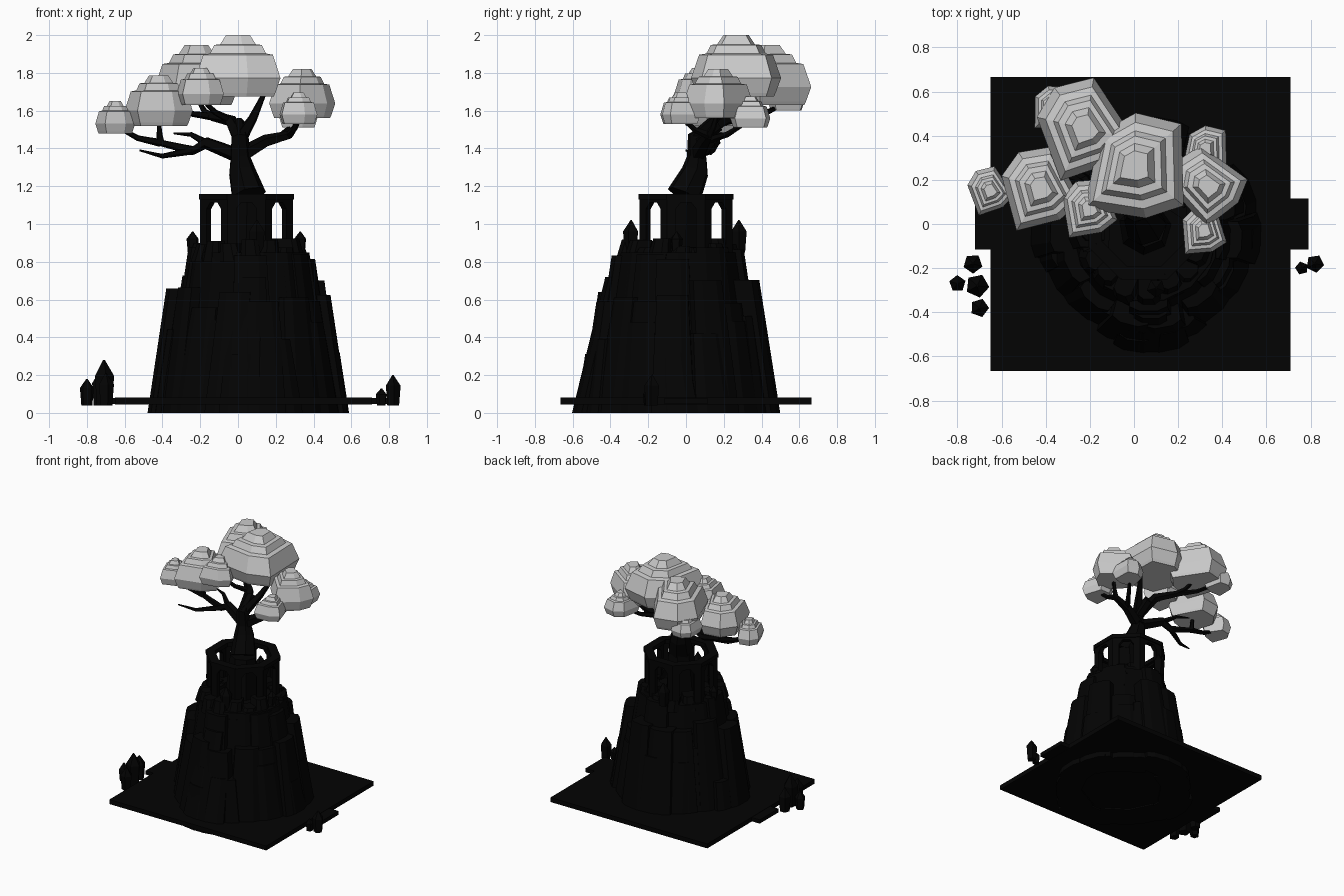
import bpy, bmesh, random
from math import sin, cos, pi, tau, radians
from mathutils import Vector

random.seed(4)
cube = bpy.data.objects.get("Cube")
if cube:
    bpy.data.objects.remove(cube, do_unlink=True)


def material(name, value):
    mat = bpy.data.materials.new(name)
    mat.use_nodes = True
    color = (value, value, value, 1)
    mat.diffuse_color = color
    mat.node_tree.nodes["Principled BSDF"].inputs["Base Color"].default_value = color
    return mat


BLACK = material("black stone and bark", 0.001)
GREY = material("light grey foliage", 0.6)


def finish(name, bm, mat):
    bmesh.ops.recalc_face_normals(bm, faces=bm.faces)
    mesh = bpy.data.meshes.new(name)
    bm.to_mesh(mesh)
    bm.free()
    mesh.materials.append(mat)
    part = bpy.data.objects.new(name, mesh)
    bpy.context.collection.objects.link(part)


def loft(bm, rings):
    """Skin a stack of equal-length rings and cap both ends."""
    rows = [[bm.verts.new(point) for point in ring] for ring in rings]
    count = len(rows[0])
    for low, high in zip(rows, rows[1:]):
        for i in range(count):
            j = (i + 1) % count
            bm.faces.new((low[i], low[j], high[j], high[i]))
    bm.faces.new(rows[0][::-1])
    bm.faces.new(rows[-1])


def ring(x, y, z, radius, sides, turn=0):
    angles = [turn + tau * i / sides for i in range(sides)]
    return [Vector((x + radius * cos(a), y + radius * sin(a), z)) for a in angles]


def directions(angle):
    """Outward and sideways unit vectors for an angle around the tower."""
    return Vector((cos(angle), sin(angle), 0)), Vector((-sin(angle), cos(angle), 0))


def box(name, x, y, z, width, depth, height):
    bm = bmesh.new()
    bmesh.ops.create_cube(bm, size=1)
    bmesh.ops.scale(bm, vec=(width, depth, height), verts=bm.verts)
    bmesh.ops.translate(bm, vec=(x, y, z), verts=bm.verts)
    finish(name, bm, BLACK)


# Square plate with a tab on each side
PLATE_Z = 0.063
box("base_plate", 0.03, 0, PLATE_Z, 1.36, 1.33, 0.035)
box("plate_tabs", 0.035, 0, PLATE_Z, 1.51, 0.23, 0.03)

# Tapering rock core
ROCK = Vector((0.065, -0.04, 0))
FLOOR, ROOF = 0.85, 1.16
bm = bmesh.new()
loft(bm, [ring(ROCK.x, ROCK.y, z, 0.44 - z * 0.15, 14) for z in (0.01, 0.45, FLOOR)])
finish("rock_core", bm, BLACK)


def slab(bm, angle, radius, lean, bottom, top, width, depth=0.15):
    """Rock column with a chipped outer face that leans inward as it rises."""
    out, side = directions(angle)
    rows = []
    for r, z, w in ((radius, bottom, width), (radius - lean * (top - bottom), top, width * 0.72)):
        center = ROCK + Vector((0, 0, z)) + side * random.uniform(-0.02, 0.02)
        half = side * w / 2
        inner, chipped, outer = out * (r - depth), out * (r - 0.02), out * r
        rows.append([center + p for p in (inner - half, chipped - half, outer - half / 2,
                                          outer + half / 2, chipped + half, inner + half)])
    loft(bm, rows)


# Rings of rock columns, tallest inside, pulled in at the diagonals
bm = bmesh.new()
for count, radius, low, high in ((14, 0.54, 0.55, 0.74), (12, 0.48, 0.8, 0.88), (15, 0.54, 0.25, 0.55)):
    for i in range(count):
        angle = tau * (i + random.uniform(-0.15, 0.15)) / count
        reach = radius + random.uniform(-0.025, 0.005) - 0.05 * sin(angle * 2) ** 2
        slab(bm, angle, reach, 0.15, 0, random.uniform(low, high), tau * radius / count * 0.95)
# Leaning buttress at the front
for turn, height in ((-0.15, 0.45), (0.2, 0.4), (0, 0.72)):
    slab(bm, turn - pi / 2, 0.56, 0.24, 0, height, 0.2)
# Broken rim around the top
for i in range(16):
    slab(bm, tau * i / 16, random.uniform(0.3, 0.34), 0.3, 0.8, random.uniform(0.87, 0.93), 0.12, 0.1)
finish("rock_columns", bm, BLACK)

# Eight-sided open arcade with an arch in every wall
HALL = Vector((0.045, 0, 0))
OUTER, INNER = 0.245, 0.21
bm = bmesh.new()
for k in range(8):
    out, side = directions(k * pi / 4)
    rows = []
    for distance in (OUTER, INNER):
        edge = distance * 0.414
        right = [(edge, ROOF), (edge, FLOOR), (0.054, FLOOR), (0.054, 1.08), (0.026, 1.115)]
        outline = right + [(-u, z) for u, z in reversed(right)]
        rows.append([HALL + out * distance + side * u + Vector((0, 0, z)) for u, z in outline])
    loft(bm, rows)
finish("arcade_walls", bm, BLACK)

# Coping along the wall tops
bm = bmesh.new()
for k in range(8):
    out, side = directions(k * pi / 4)
    corners = [HALL + out * d + side * (d * 0.414 * s) for d, s in ((0.19, -1), (0.252, -1), (0.252, 1), (0.19, 1))]
    loft(bm, [[p + Vector((0, 0, z)) for p in corners] for z in (1.13, ROOF)])
finish("arcade_coping", bm, BLACK)


# Pointed crystals, wider when taller
def crystals(name, bottom, places):
    bm = bmesh.new()
    for x, y, height in places:
        radius = 0.016 + height * 0.16
        loft(bm, [ring(x, y, bottom + height * t, radius * s, 5, x * 9)
                  for t, s in ((0, 0.8), (0.65, 1), (1, 0.1))])
    finish(name, bm, BLACK)


crystals("ground_crystals", 0.04, ((-0.71, -0.28, 0.24), (-0.73, -0.18, 0.18), (-0.7, -0.38, 0.17),
                                   (-0.8, -0.27, 0.14), (0.82, -0.18, 0.16), (0.76, -0.2, 0.09)))
crystals("ledge_crystals", FLOOR, ((0.1, -0.29, 0.17), (0, 0.28, 0.17), (0.33, -0.05, 0.11), (-0.24, 0, 0.11)))

# Stepped foliage clumps: x, y, underside height, width, turn in degrees
CLUMPS = {
    "top": (0, 0.265, 1.675, 0.45, 0),
    "upper_back": (-0.22, 0.43, 1.63, 0.44, 30),
    "right_side": (-0.42, 0.16, 1.52, 0.36, 25),
    "right_tip": (-0.65, 0.15, 1.48, 0.21, 30),
    "front": (-0.2, 0.07, 1.63, 0.25, 20),
    "back": (-0.36, 0.53, 1.6, 0.18, 10),
    "left_side": (0.34, 0.17, 1.56, 0.35, 50),
    "left_front": (0.32, -0.03, 1.53, 0.2, 15),
    "left_back": (0.32, 0.34, 1.51, 0.2, 0),
}
CORNERS = [(45, 0.28), (90, 0.25), (135, 0.22), (222, 0.3), (280, 0.25), (318, 0.28)]
TIERS = [(0, 0.84), (0.06, 0.88), (0.3, 1), (0.68, 0.82), (0.7, 0.66),
         (0.84, 0.56), (0.85, 0.42), (1, 0.28)]


def centred(values, span):
    """Shift and scale values so they cover the span around zero."""
    low, high = min(values), max(values)
    return [((v - low) / (high - low) - 0.5) * span for v in values]


for label, (x, y, z, width, turn) in CLUMPS.items():
    xs = centred([r * cos(radians(a + turn)) for a, r in CORNERS], width)
    ys = centred([r * sin(radians(a + turn)) for a, r in CORNERS], width * 1.06)
    height = 0.037 + width * 0.64
    bm = bmesh.new()
    loft(bm, [[Vector((x + u * s, y + v * s, z + height * t)) for u, v in zip(xs, ys)]
              for t, s in TIERS])
    finish("foliage_" + label, bm, GREY)


# Trunk and branches
def limb(bm, points, thick, thin, sides=5):
    """Faceted tube through the points, thinning toward the end."""
    centers = [Vector(p) for p in points]
    last = len(centers) - 1
    rows = []
    for i, center in enumerate(centers):
        along = centers[min(i + 1, last)] - centers[max(i - 1, 0)]
        u = along.cross(Vector((0.3, 1, 0.1))).normalized()
        v = along.cross(u).normalized()
        radius = thick + (thin - thick) * i / last
        rows.append([center + (u * cos(tau * k / sides) + v * sin(tau * k / sides)) * radius
                     for k in range(sides)])
    loft(bm, rows)


LOW_FORK, HIGH_FORK = (0.01, 0.06, 1.36), (0.01, 0.05, 1.45)
ROOT = (0.055, -0.01, 1.15)
bm = bmesh.new()
limb(bm, [(0.05, -0.02, FLOOR), ROOT], 0.12, 0.095, 7)
limb(bm, [ROOT, (0.02, 0.05, 1.28), LOW_FORK], 0.095, 0.052, 7)
limb(bm, [LOW_FORK, HIGH_FORK, (0, 0.17, 1.53)], 0.055, 0.04, 7)
finish("trunk", bm, BLACK)

# Boughs, then twigs that end inside each clump
SHOULDER, ELBOW, WRIST = (-0.17, 0.12, 1.43), (-0.24, 0.13, 1.39), (-0.41, 0.16, 1.43)
LEFT_BEND, LEFT_FORK = (0.15, 0.1, 1.44), (0.27, 0.12, 1.47)
BACK_BEND, BACK_FORK = (-0.04, 0.2, 1.55), (-0.14, 0.3, 1.57)
bm = bmesh.new()
limb(bm, [LOW_FORK, SHOULDER, ELBOW, WRIST], 0.042, 0.018)
limb(bm, [LOW_FORK, LEFT_BEND, LEFT_FORK], 0.045, 0.024)
limb(bm, [HIGH_FORK, BACK_BEND, BACK_FORK], 0.042, 0.024)
limb(bm, [ELBOW, (-0.4, 0.05, 1.36), (-0.52, 0, 1.39)], 0.022, 0.005)
limb(bm, [SHOULDER, (-0.25, 0.18, 1.475), (-0.34, 0.22, 1.48)], 0.022, 0.005)
for start, label in ((HIGH_FORK, "top"), (BACK_FORK, "upper_back"), (WRIST, "right_side"),
                     (WRIST, "right_tip"), (BACK_BEND, "front"), (BACK_FORK, "back"),
                     (LEFT_FORK, "left_side"), (LEFT_FORK, "left_front"), (LEFT_BEND, "left_back")):
    tip = Vector(CLUMPS[label][:3]) + Vector((0, 0, 0.04))
    if label == "top":
        tip.x += 0.15
    bend = Vector(start).lerp(tip, 0.5) - Vector((0, 0, 0.02))
    limb(bm, [start, bend, tip], 0.04 if label == "top" else 0.022, 0.01)
finish("branches", bm, BLACK)
